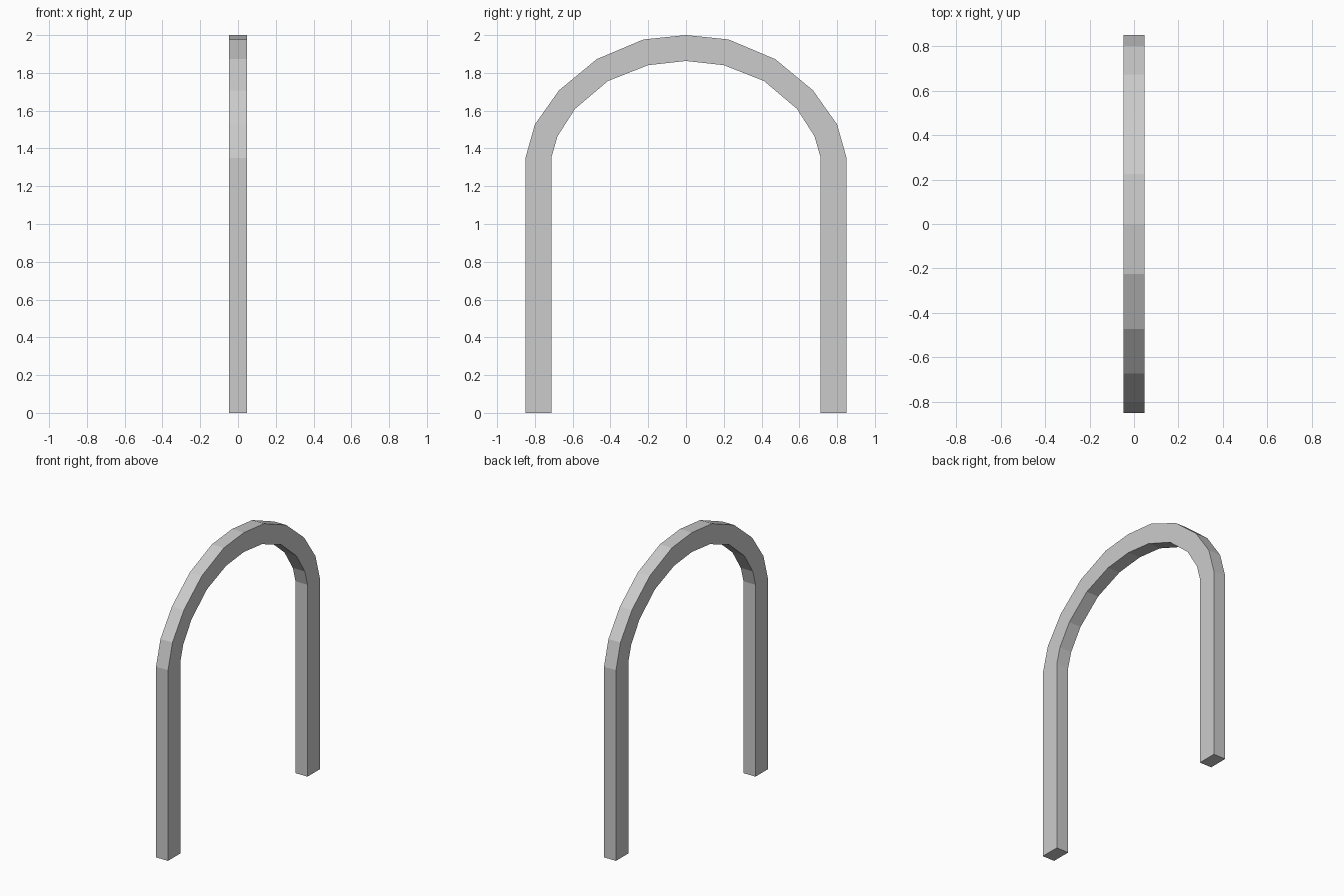
import bpy, bmesh

if "Cube" in bpy.data.objects:
    bpy.data.objects.remove(bpy.data.objects["Cube"])

HALF_DEPTH = 0.047

# Half outline (y, z) of the arch: outer and inner edges from foot to crown
outer = [(0.85, 0), (0.85, 1.35), (0.80, 1.527), (0.672, 1.708),
         (0.472, 1.873), (0.225, 1.977), (0, 2.0)]
inner = [(0.711, 0), (0.711, 1.358), (0.68, 1.465), (0.587, 1.61),
         (0.413, 1.757), (0.20, 1.841), (0, 1.863)]


def mirrored(half):
    """Full edge from the +y foot over the crown to the -y foot."""
    return half + [(-y, z) for y, z in reversed(half[:-1])]


# Rectangular cross-section swept along the arch
bm = bmesh.new()
rings = []
for (yo, zo), (yi, zi) in zip(mirrored(outer), mirrored(inner)):
    rings.append([bm.verts.new(p) for p in (
        (-HALF_DEPTH, yo, zo), (HALF_DEPTH, yo, zo),
        (HALF_DEPTH, yi, zi), (-HALF_DEPTH, yi, zi))])
for a, b in zip(rings, rings[1:]):
    for i in range(4):
        j = (i + 1) % 4
        bm.faces.new((a[i], a[j], b[j], b[i]))

# Feet caps
bm.faces.new(rings[0])
bm.faces.new(rings[-1])
bmesh.ops.recalc_face_normals(bm, faces=bm.faces)

mesh = bpy.data.meshes.new("arch_frame")
bm.to_mesh(mesh)
bm.free()
bpy.context.collection.objects.link(bpy.data.objects.new("arch_frame", mesh))
